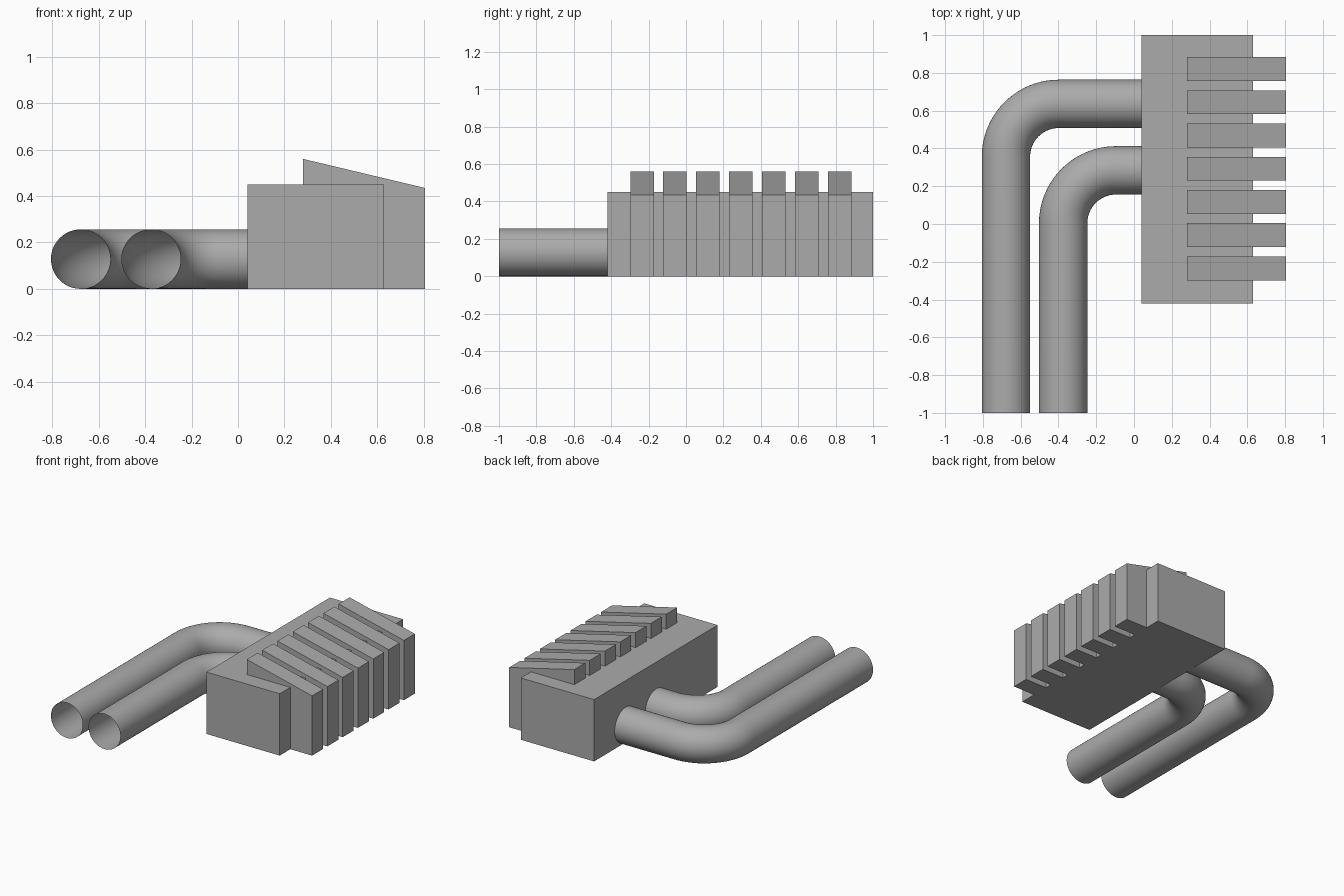
import bpy
import bmesh
from math import cos, sin, pi, radians
from mathutils import Vector

cube = bpy.data.objects.get("Cube")
if cube:
    bpy.data.objects.remove(cube, do_unlink=True)

grey = bpy.data.materials.new("mid grey")
grey.use_nodes = True
grey.diffuse_color = (0.41, 0.41, 0.41, 1)
grey.node_tree.nodes["Principled BSDF"].inputs["Base Color"].default_value = grey.diffuse_color


def add_object(name, bm):
    bmesh.ops.recalc_face_normals(bm, faces=bm.faces)
    mesh = bpy.data.meshes.new(name)
    bm.to_mesh(mesh)
    bm.free()
    mesh.materials.append(grey)
    obj = bpy.data.objects.new(name, mesh)
    bpy.context.collection.objects.link(obj)
    return obj


def extruded_profile(name, profile, y0, y1):
    """Extrude an (x, z) outline along y."""
    bm = bmesh.new()
    face = bm.faces.new([bm.verts.new((x, y0, z)) for x, z in profile])
    result = bmesh.ops.extrude_face_region(bm, geom=[face])
    moved = [g for g in result["geom"] if isinstance(g, bmesh.types.BMVert)]
    bmesh.ops.translate(bm, verts=moved, vec=(0, y1 - y0, 0))
    return add_object(name, bm)


def bent_pipe(name, x, y, end_x, radius=0.128, bend=0.28, sides=48, steps=20):
    """Open pipe running back along x, then turning a quarter circle to +x."""
    # each station: centre point and direction of the ring's outward side axis
    stations = [(Vector((x, -1, radius)), pi)]
    for i in range(steps + 1):
        a = pi - i / steps * pi / 2
        stations.append((Vector((x + bend + bend * cos(a), y - bend + bend * sin(a), radius)), a))
    stations.append((Vector((end_x, y, radius)), pi / 2))

    bm = bmesh.new()
    rings = []
    for centre, a in stations:
        out = Vector((cos(a), sin(a), 0))
        rings.append([
            bm.verts.new(centre + radius * (out * cos(t) + Vector((0, 0, sin(t)))))
            for t in (2 * pi * k / sides for k in range(sides))])
    for r0, r1 in zip(rings, rings[1:]):
        for k in range(sides):
            n = (k + 1) % sides
            bm.faces.new((r0[k], r0[n], r1[n], r1[k]))
    obj = add_object(name, bm)
    bpy.ops.object.select_all(action="DESELECT")
    obj.select_set(True)
    bpy.context.view_layer.objects.active = obj
    bpy.ops.object.shade_smooth_by_angle(angle=radians(40))


# Main housing block
extruded_profile("housing", [(0.04, 0), (0.63, 0), (0.63, 0.45), (0.04, 0.45)], -0.42, 1.0)

# Row of sloped fins
for i in range(7):
    y = -0.298 + i * 0.176
    extruded_profile(f"fin_{i + 1}", [(0.28, 0), (0.805, 0), (0.805, 0.435), (0.28, 0.56)], y, y + 0.126)

# Pair of bent pipes
bent_pipe("outer_pipe", -0.678, 0.636, 0.04)
bent_pipe("inner_pipe", -0.375, 0.284, 0.04)
